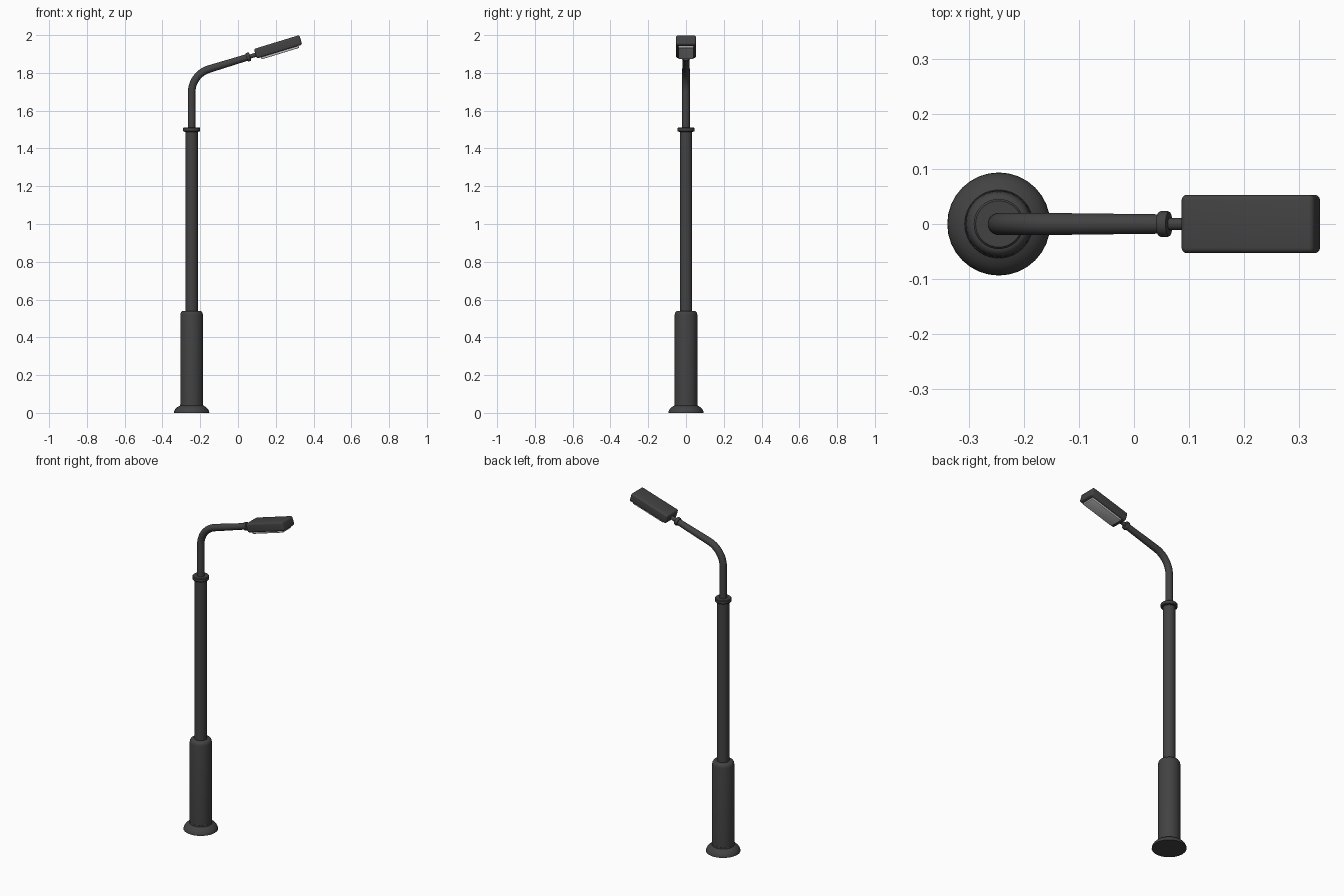
import bpy, bmesh, math
from mathutils import Matrix, Vector

if "Cube" in bpy.data.objects:
    bpy.data.objects.remove(bpy.data.objects["Cube"])

PX = -0.2455                      # pole axis
TILT = math.radians(17)           # arm and head slope
AXIS = Vector((math.cos(TILT), 0, math.sin(TILT)))
SIDES = 32


def material(name, value):
    m = bpy.data.materials.new(name)
    m.diffuse_color = (value, value, value, 1)
    m.use_nodes = True
    m.node_tree.nodes["Principled BSDF"].inputs["Base Color"].default_value = m.diffuse_color
    return m


dark = material("dark_metal", 0.055)
glass = material("pale_lens", 0.6)


def finish(name, bm, mat, angle=35):
    bmesh.ops.recalc_face_normals(bm, faces=bm.faces)
    me = bpy.data.meshes.new(name)
    bm.to_mesh(me)
    bm.free()
    ob = bpy.data.objects.new(name, me)
    bpy.context.collection.objects.link(ob)
    me.materials.append(mat)
    bpy.ops.object.select_all(action='DESELECT')
    ob.select_set(True)
    bpy.context.view_layer.objects.active = ob
    bpy.ops.object.shade_smooth_by_angle(angle=math.radians(angle))
    return ob


def tube(name, stations):
    """Skin rings given as (centre, direction angle in the xz plane, radius)."""
    bm = bmesh.new()
    rings = []
    for c, ang, r in stations:
        u = Vector((-math.sin(ang), 0, math.cos(ang)))
        v = Vector((0, 1, 0))
        rings.append([bm.verts.new(c + r * (math.cos(t) * u + math.sin(t) * v))
                      for t in (2 * math.pi * i / SIDES for i in range(SIDES))])
    for a, b in zip(rings, rings[1:]):
        for i in range(SIDES):
            j = (i + 1) % SIDES
            bm.faces.new((a[i], a[j], b[j], b[i]))
    bm.faces.new(rings[0])
    bm.faces.new(rings[-1])
    return finish(name, bm, dark)


def lathe(name, profile, origin=Vector((PX, 0, 0)), ang=math.pi / 2):
    d = Vector((math.cos(ang), 0, math.sin(ang)))
    return tube(name, [(origin + d * h, ang, r) for r, h in profile])


def tilted_box(name, size, centre, bevel, mat):
    bm = bmesh.new()
    bmesh.ops.create_cube(bm, size=1, matrix=Matrix.Diagonal((*size, 1)))
    bmesh.ops.bevel(bm, geom=bm.edges[:], offset=bevel, segments=4,
                    profile=0.5, affect='EDGES')
    bm.transform(Matrix.Translation(centre) @ Matrix.Rotation(-TILT, 4, 'Y'))
    return finish(name, bm, mat, 40)


# Pole: flared foot, access sleeve, shaft, collar
lathe("base_flange", [(0.0935, 0), (0.0925, 0.008), (0.087, 0.019), (0.078, 0.029),
                      (0.068, 0.035), (0.062, 0.038), (0.061, 0.045)])
lathe("lower_sleeve", [(0.06, 0.03), (0.06, 0.518), (0.058, 0.529),
                       (0.053, 0.537), (0.046, 0.54), (0.033, 0.54)])
lathe("pole_shaft", [(0.033, 0.5), (0.033, 1.5)])
lathe("pole_collar", [(0.033, 1.488), (0.042, 1.489), (0.0455, 1.493), (0.0455, 1.507),
                      (0.042, 1.511), (0.02, 1.511)])

# Bent arm: vertical run, arc, then a slightly tapering slope
joint = Vector((0.055, 0, 1.884))
corner_z = joint.z + math.tan(TILT) * (PX - joint.x)
R = 0.13
turn = math.pi / 2 - TILT
z0 = corner_z - R * math.tan(turn / 2)
path = [(Vector((PX, 0, 1.49)), math.pi / 2, 0.02)]
for i in range(17):
    t = turn * i / 16
    path.append((Vector((PX + R * (1 - math.cos(t)), 0, z0 + R * math.sin(t))),
                 math.pi / 2 - t, 0.02))
path.append((joint, TILT, 0.0175))
tube("curved_arm", path)

# Ring at the arm end and the thin neck into the lamp
lathe("arm_end_ring", [(0.017, -0.010), (0.022, -0.009), (0.0235, -0.006),
                       (0.0235, 0.006), (0.022, 0.009), (0.011, 0.010)], joint, TILT)
lathe("lamp_neck", [(0.011, 0), (0.011, 0.06)], joint, TILT)

# Lamp head with lens below
centre = Vector((0.212, 0, 1.938))
down = Vector((math.sin(TILT), 0, -math.cos(TILT)))
tilted_box("lamp_head", (0.252, 0.106, 0.053), centre, 0.01, dark)
tilted_box("lamp_lens", (0.208, 0.08, 0.03), centre + down * 0.023 + AXIS * 0.001, 0.003, glass)
